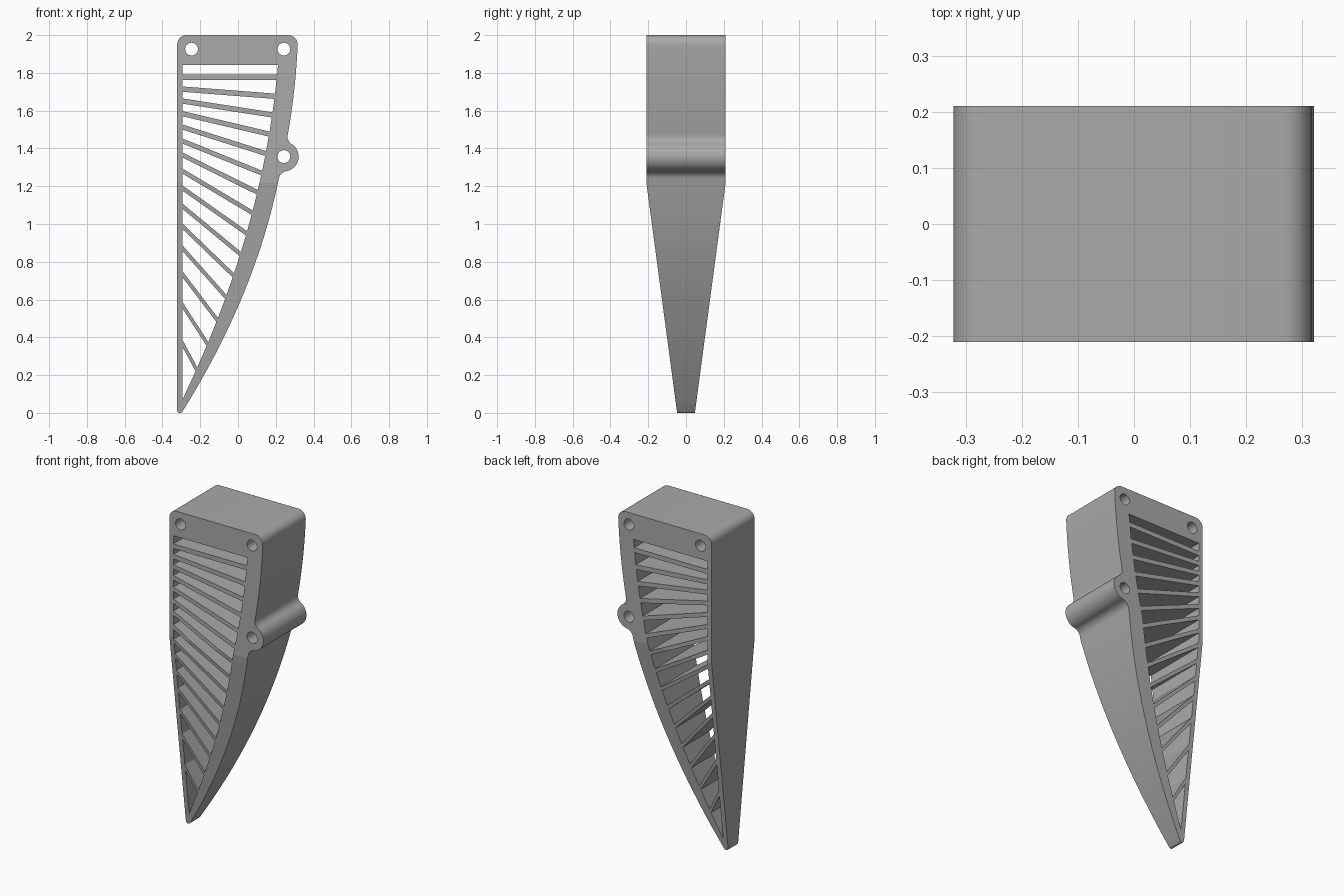
import bpy, bmesh
from math import sin, cos, tan, radians
from mathutils import Matrix

cube = bpy.data.objects.get("Cube")
if cube:
    bpy.data.objects.remove(cube, do_unlink=True)

HALF, TIP_HALF, BEND = 0.21, 0.047, 1.22   # half depths and the height where the taper starts
LEFT = -0.294                              # inner face of the straight rail
BOSS = (0.243, 1.357)


def arc(c, r, a0, a1, n=12):
    angles = [radians(a0 + (a1 - a0) * i / n) for i in range(n + 1)]
    return [(c[0] + r * cos(a), c[1] + r * sin(a)) for a in angles]


def bezier(p, c, q, n=24):
    ts = [i / n for i in range(1, n)]
    return [tuple(a * (1 - t) ** 2 + 2 * b * t * (1 - t) + d * t * t
                  for a, b, d in zip(p, c, q)) for t in ts]


def fillet_centre(angle, r=0.05, boss_r=0.078):
    a = radians(angle)
    return BOSS[0] + (r + boss_r) * cos(a), BOSS[1] + (r + boss_r) * sin(a)


def outline():
    """Outer silhouette, clockwise from the upper left corner."""
    corner = arc((-0.272, 1.95), 0.05, 180, 90) + arc((0.266, 1.95), 0.05, 90, 0)
    upper = arc(fillet_centre(58), 0.05, 187, 238)
    boss = arc(BOSS, 0.078, 58, -80, 24)[1:-1]
    lower = arc(fillet_centre(-80), 0.05, 100, 168)
    tip = arc((-0.307, 0.015), 0.015, -35, -180)
    return (corner + bezier(corner[-1], (0.305, 1.7), upper[0]) + upper + boss + lower
            + bezier(lower[-1], (0.09, 0.62), tip[0]) + tip)


def inner_x(z):
    """Inner edge of the curved rail at a given height."""
    s = (z - 0.06) / 1.785
    return 0.212 * s * s + 0.27 * s * (1 - s) - 0.30 * (1 - s) ** 2


def slat_edge(z, angle):
    """Left and right ends of one sloping slat edge."""
    lo, hi = LEFT, 0.3
    for _ in range(40):
        x = (lo + hi) / 2
        if x < inner_x(z - tan(angle) * (x - LEFT)):
            lo = x
        else:
            hi = x
    return [(LEFT, z), (lo, z - tan(angle) * (lo - LEFT))]


def slots():
    """Openings between the fanned slats."""
    heights = [1.778, 1.714, 1.651, 1.584, 1.513, 1.439, 1.365, 1.28,
               1.19, 1.094, 0.988, 0.872, 0.734, 0.57, 0.368]
    top = slat_edge(1.843, 0)
    result = []
    for i, z in enumerate(heights):
        angle = radians(4.4 * i)
        half = (0.0145 - 0.0004 * i) / cos(angle)
        bottom = slat_edge(z + half, angle)
        result.append(top + bottom[::-1])
        top = slat_edge(z - half, angle)
    result.append(top + [(LEFT, 0.07)])
    return result


# Flat profile with all openings, extruded to full depth
curve = bpy.data.curves.new("fin_profile", 'CURVE')
curve.dimensions, curve.fill_mode, curve.extrude = '2D', 'BOTH', HALF
holes = [arc(c, 0.034, 0, 345, 23) for c in ((-0.246, 1.926), (0.243, 1.926), BOSS)]
for loop in [outline()] + slots() + holes:
    spline = curve.splines.new('POLY')
    spline.points.add(len(loop) - 1)
    for point, (x, z) in zip(spline.points, loop):
        point.co = (x, z, 0, 1)
    spline.use_cyclic_u = True
helper = bpy.data.objects.new("fin_profile", curve)
bpy.context.collection.objects.link(helper)
bpy.context.view_layer.update()
mesh = bpy.data.meshes.new_from_object(
    helper.evaluated_get(bpy.context.evaluated_depsgraph_get()))
bpy.data.objects.remove(helper, do_unlink=True)

# Stand upright, then taper the depth toward the tip
bm = bmesh.new()
bm.from_mesh(mesh)
bm.transform(Matrix.Rotation(radians(90), 4, 'X'))
bmesh.ops.remove_doubles(bm, verts=bm.verts, dist=0.00001)
bmesh.ops.bisect_plane(bm, geom=bm.verts[:] + bm.edges[:] + bm.faces[:],
                       plane_co=(0, 0, BEND), plane_no=(0, 0, 1))
for v in bm.verts:
    if v.co.z < BEND:
        v.co.y *= (TIP_HALF + (HALF - TIP_HALF) * v.co.z / BEND) / HALF
bmesh.ops.recalc_face_normals(bm, faces=bm.faces)
bm.to_mesh(mesh)
bm.free()

mesh.name = "slatted_fin"
fin = bpy.data.objects.new("slatted_fin", mesh)
bpy.context.collection.objects.link(fin)

# Single plain grey
grey = bpy.data.materials.new("plain_grey")
grey.use_nodes = True
colour = (0.4, 0.4, 0.4, 1)
grey.diffuse_color = colour
grey.node_tree.nodes["Principled BSDF"].inputs["Base Color"].default_value = colour
mesh.materials.clear()
mesh.materials.append(grey)

# Smooth curved walls, flat front and back
bpy.ops.object.select_all(action='DESELECT')
fin.select_set(True)
bpy.context.view_layer.objects.active = fin
bpy.ops.object.shade_smooth_by_angle(angle=radians(25))
for p in mesh.polygons:
    if abs(p.normal.y) > 0.9:
        p.use_smooth = False
